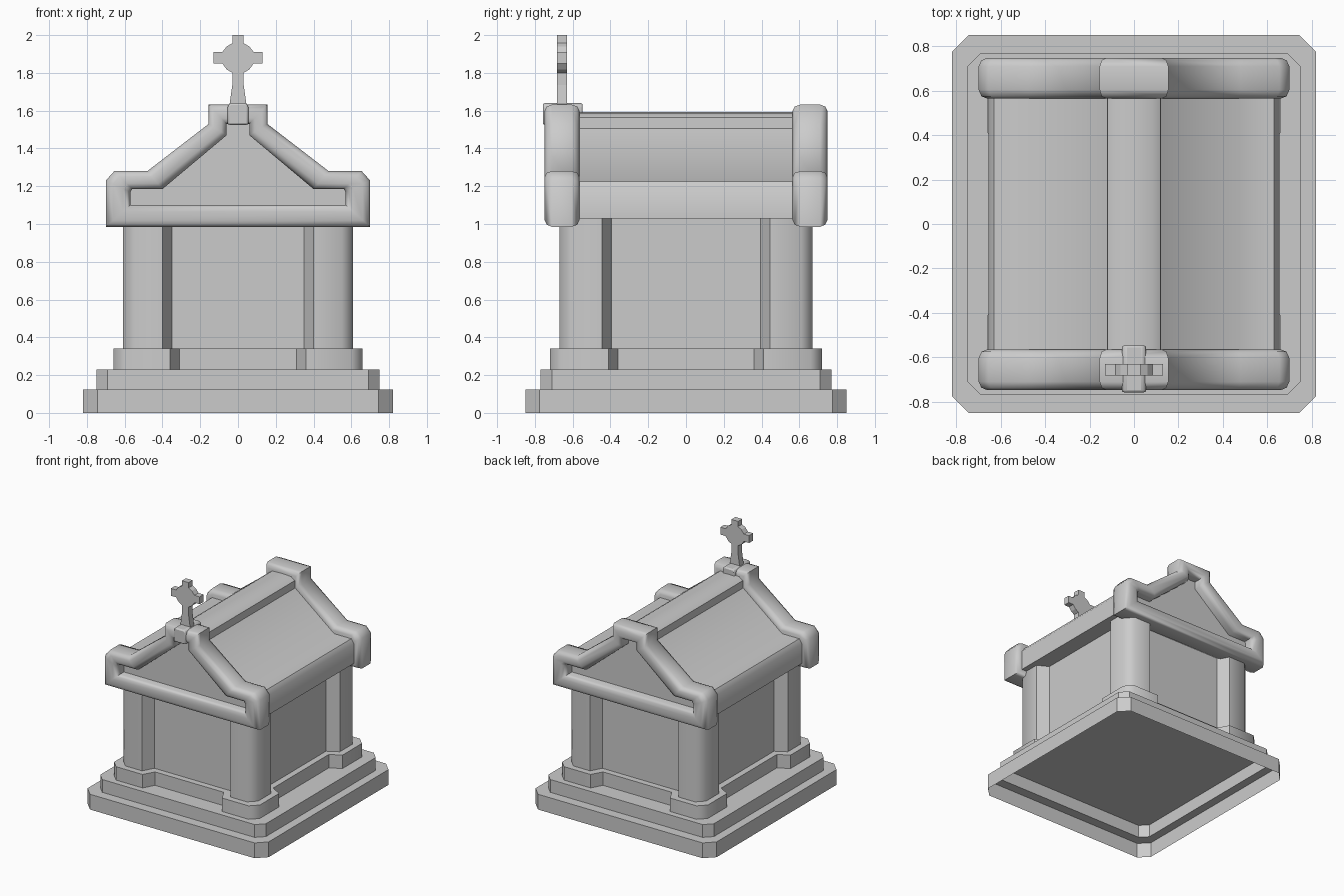
import bpy, bmesh, math

if "Cube" in bpy.data.objects:
    bpy.data.objects.remove(bpy.data.objects["Cube"])


def finish(name, bm, angle):
    bmesh.ops.recalc_face_normals(bm, faces=bm.faces)
    me = bpy.data.meshes.new(name)
    bm.to_mesh(me)
    bm.free()
    ob = bpy.data.objects.new(name, me)
    bpy.context.collection.objects.link(ob)
    bpy.ops.object.select_all(action='DESELECT')
    ob.select_set(True)
    bpy.context.view_layer.objects.active = ob
    if angle:
        bpy.ops.object.shade_smooth_by_angle(angle=math.radians(angle))
    return ob


def skin(name, loops, angle=0, caps=(True, True), closed=False):
    """Join successive vertex loops with quads and optionally cap the ends."""
    bm = bmesh.new()
    rings = [[bm.verts.new(p) for p in lp] for lp in loops]
    n = len(rings[0])
    pairs = list(zip(rings, rings[1:])) + ([(rings[-1], rings[0])] if closed else [])
    for a, b in pairs:
        for i in range(n):
            j = (i + 1) % n
            bm.faces.new((a[i], a[j], b[j], b[i]))
    if caps[0]:
        bm.faces.new(rings[0])
    if caps[1]:
        bm.faces.new(rings[-1])
    return finish(name, bm, angle)


def at_z(pts, z):
    return [(x, y, z) for x, y in pts]


def at_y(pts, y):
    return [(x, y, z) for x, z in pts]


def mirror_x(half):
    """Complete a right-hand profile, given bottom to top."""
    return half + [(-x, z) for x, z in reversed(half) if x > 0]


def four_way(q):
    """Complete a plan outline from its +x +y quadrant."""
    return (q + [(-x, y) for x, y in reversed(q)] + [(-x, -y) for x, y in q]
            + [(x, -y) for x, y in reversed(q)])


def chamfered(x, y, c):
    return four_way([(x, y - c), (x - c, y)])


def cornered(x, y, c, ix, iy, d, s):
    """Chamfered corner blocks with walls recessed by d between them."""
    return four_way([(x - d, iy - s), (x, iy), (x, y - c), (x - c, y), (ix, y), (ix - s, y - d)])


# Hollow stepped base, open underneath
low, high = chamfered(.82, .85, .075), chamfered(.75, .77, .06)
skin("stepped_base", [at_z(low, 0), at_z(low, .125), at_z(high, .125), at_z(high, .23)],
     caps=(False, True))

# Plinth and body with corner posts
plinth = cornered(.66, .72, .06, .36, .41, .09, .05)
body = cornered(.61, .67, .06, .40, .445, .09, .05)
skin("plinth", [at_z(plinth, .23), at_z(plinth, .34)], 50)
skin("body", [at_z(body, .34), at_z(body, 1.04)], 50)

# Roof; its end faces form the recessed gable panels
roof = mirror_x([(.655, 1.03), (.655, 1.19), (.63, 1.225), (.475, 1.225), (.122, 1.505),
                 (.12, 1.565), (.085, 1.588), (0, 1.592)])
skin("roof", [at_y(roof, -.66), at_y(roof, .66)], 40)

# Moulded gable frames at both ends
outer = mirror_x([(.70, .985), (.70, 1.23), (.655, 1.28), (.48, 1.28), (.155, 1.53), (.155, 1.632)])
inner = mirror_x([(.57, 1.10), (.57, 1.17), (.56, 1.185), (.40, 1.185), (.06, 1.47), (.06, 1.53)])
section = [(.3, .565), (.1, .575), (0, .605), (0, .71), (.1, .737), (.3, .748),
           (.7, .748), (.9, .737), (1, .71), (1, .565)]
for name, s in (("front_gable_frame", -1), ("back_gable_frame", 1)):
    loops = [[(a[0] + (b[0] - a[0]) * t, s * y, a[1] + (b[1] - a[1]) * t)
              for a, b in zip(outer, inner)] for t, y in section]
    skin(name, loops, 50, (False, False), True)

# Saddle block over the front peak
saddle = mirror_x([(.055, 1.525), (.055, 1.625), (.042, 1.64)])
ob = skin("cross_saddle", [at_y(saddle, -.758), at_y(saddle, -.547)], 40)
bev = ob.modifiers.new("bevel", 'BEVEL')
bev.width = .012
bev.segments = 2

# Ringed cross
cross = mirror_x([(.045, 1.63), (.03, 1.735), (.03, 1.80), (.06, 1.818), (.083, 1.85), (.13, 1.85),
                  (.13, 1.91), (.083, 1.91), (.06, 1.94), (.03, 1.957), (.03, 2.0)])
skin("cross", [at_y(cross, -.682), at_y(cross, -.63)])
